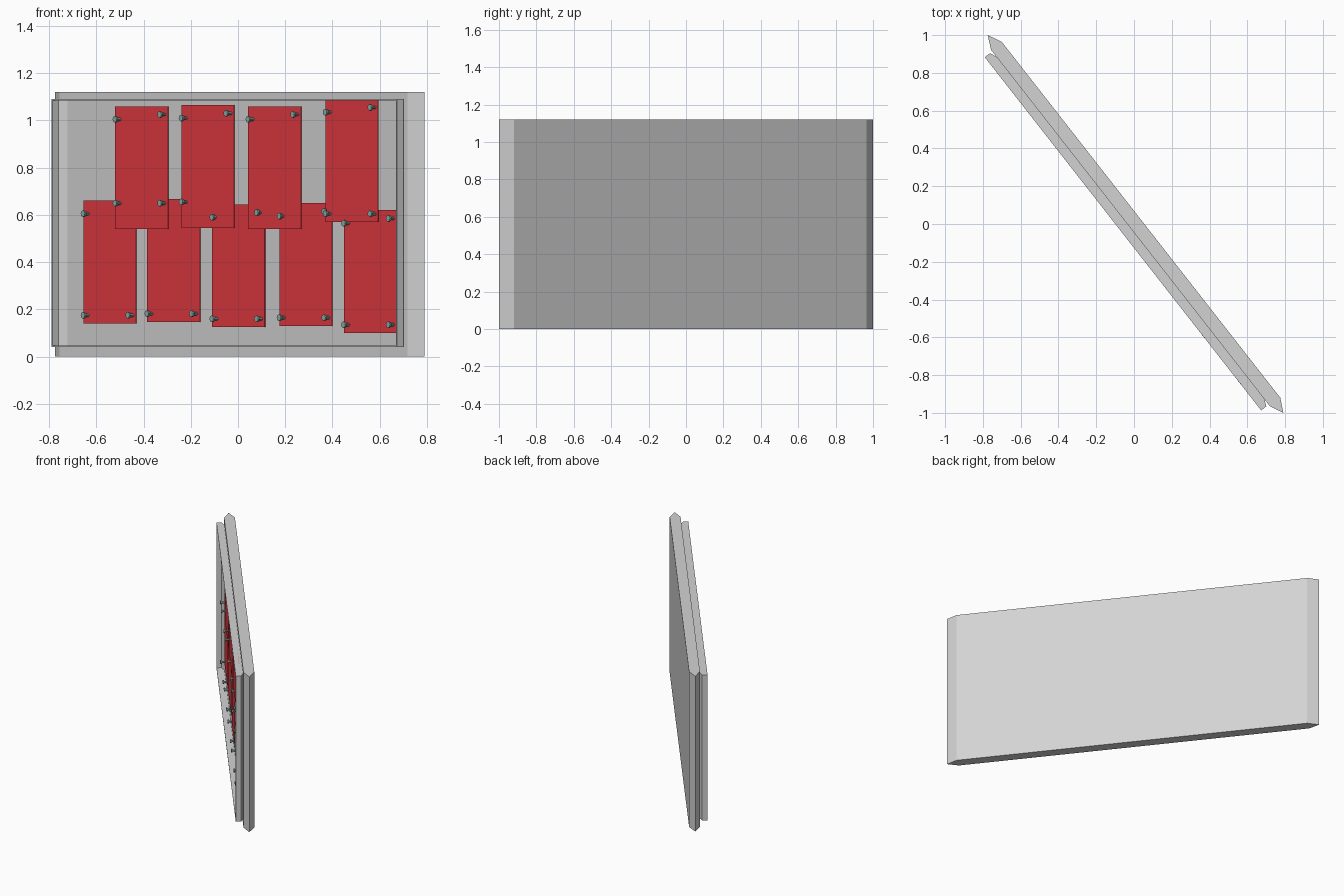
import bpy, bmesh, math

old = bpy.data.objects.get("Cube")
if old:
    bpy.data.objects.remove(old)

ANGLE = math.atan2(-2.0, 1.565)      # the whole board stands turned
CO, SI = math.cos(ANGLE), -math.sin(ANGLE)


def material(name, rgb):
    mat = bpy.data.materials.new(name)
    mat.use_nodes = True
    color = (*rgb, 1)
    mat.diffuse_color = color
    mat.node_tree.nodes["Principled BSDF"].inputs["Base Color"].default_value = color
    return mat


GREY = material("light_grey", (0.65, 0.65, 0.65))
RED = material("poster_red", (0.77, 0.042, 0.053))
TEAL = material("pin_teal", (0.28, 0.42, 0.4))


def finish(name, bm, mat):
    bmesh.ops.recalc_face_normals(bm, faces=bm.faces)
    mesh = bpy.data.meshes.new(name)
    bm.to_mesh(mesh)
    bm.free()
    mesh.materials.append(mat)
    obj = bpy.data.objects.new(name, mesh)
    bpy.context.collection.objects.link(obj)
    obj.rotation_euler.z = ANGLE
    obj.location = (0.005 * CO, -0.005 * SI, 0)
    return obj


def prism(name, outline, z0, z1, mat):
    """Extrude a plan outline (along the board, depth) from z0 to z1."""
    bm = bmesh.new()
    face = bm.faces.new([bm.verts.new((x, y, z0)) for x, y in outline])
    top = bmesh.ops.extrude_face_region(bm, geom=[face])["geom"]
    for v in top:
        if isinstance(v, bmesh.types.BMVert):
            v.co.z = z1
    return finish(name, bm, mat)


def mirrored(half):
    return half + [(-x, y) for x, y in reversed(half)]


# Backing board with pointed ends
prism("backing_board", mirrored([(1.197, -0.028), (1.27, 0.006), (1.197, 0.043)]),
      0, 1.12, GREY)

# Thin open case on the front: two side walls, top and bottom shelves
FRONT = -0.078
outer = [(1.187, FRONT), (1.187, -0.043), (1.15, -0.028)]
inner = [(1.14, -0.028), (1.181, -0.046), (1.181, FRONT)]
for side, sign in (("left", 1), ("right", -1)):
    prism(f"case_wall_{side}", [(sign * x, y) for x, y in outer + inner], 0.04, 1.09, GREY)
for name, z in (("case_bottom", 0.04), ("case_top", 1.084)):
    prism(name, mirrored(outer), z, z + 0.006, GREY)


def along(x, depth):
    """Distance along the board for a world x at a given depth."""
    return (x - SI * depth) / CO - 0.005


def pin(name, s, z, depth):
    bm = bmesh.new()
    for radius, length, y in ((0.007, 0.024, depth - 0.012), (0.014, 0.009, depth - 0.026)):
        made = bmesh.ops.create_cone(bm, cap_ends=True, segments=8, radius1=radius,
                                     radius2=radius, depth=length)["verts"]
        for v in made:
            v.co = (s + v.co.x, y + v.co.z, z + v.co.y)
    finish(name, bm, TEAL)


# Posters: left x, bottom z, depth, pinned corners (a, b below; c, d above)
posters = [
    (-0.655, 0.14, -0.033, "abc"), (-0.385, 0.147, -0.033, "ab"),
    (-0.11, 0.125, -0.033, "abcd"), (0.175, 0.13, -0.033, "abcd"),
    (0.448, 0.10, -0.033, "abcd"),
    (-0.52, 0.54, -0.04, "abcd"), (-0.24, 0.545, -0.04, "acd"),
    (0.043, 0.54, -0.04, "cd"), (0.37, 0.57, -0.048, "abcd"),
]
WIDTH, HEIGHT = 0.362, 0.52
for i, (x, z, depth, corners) in enumerate(posters, 1):
    s = along(x, depth)
    prism(f"poster_{i}", [(s, depth), (s + WIDTH, depth),
                          (s + WIDTH, depth + 0.003), (s, depth + 0.003)],
          z, z + HEIGHT, RED)
    low = 0.11 if i in (6, 7) else 0.035
    spots = {"a": (0.035, low), "b": (WIDTH - 0.02, low),
             "c": (0.035, HEIGHT - 0.055), "d": (WIDTH - 0.02, HEIGHT - 0.035)}
    for c in corners:
        ds, dz = spots[c]
        pin(f"pin_{i}_{c}", s + ds, z + dz, depth)
